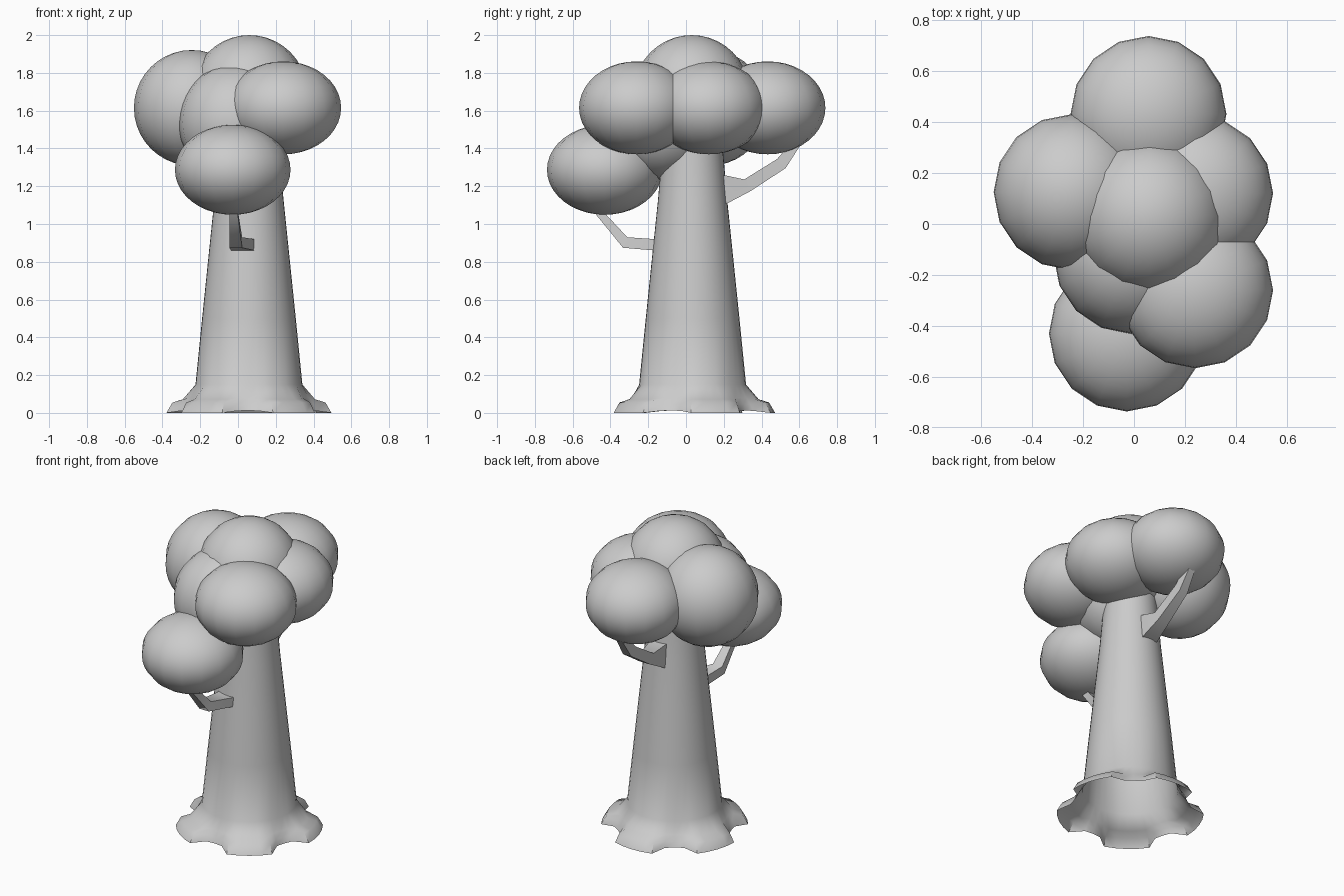
import bpy, bmesh, math
from mathutils import Vector

if "Cube" in bpy.data.objects:
    bpy.data.objects.remove(bpy.data.objects["Cube"])

CX, CY = 0.058, 0.035   # trunk axis


def finish(name, bm, angle=50):
    bmesh.ops.recalc_face_normals(bm, faces=bm.faces)
    me = bpy.data.meshes.new(name)
    bm.to_mesh(me)
    bm.free()
    ob = bpy.data.objects.new(name, me)
    bpy.context.collection.objects.link(ob)
    bpy.ops.object.select_all(action='DESELECT')
    ob.select_set(True)
    bpy.context.view_layer.objects.active = ob
    bpy.ops.object.shade_smooth_by_angle(angle=math.radians(angle))
    return ob


def loft(name, rings, cap_start=False, cap_end=True, angle=50):
    bm = bmesh.new()
    loops = [[bm.verts.new(p) for p in ring] for ring in rings]
    for a, b in zip(loops, loops[1:]):
        n = len(a)
        for i in range(n):
            j = (i + 1) % n
            bm.faces.new((a[i], a[j], b[j], b[i]))
    if cap_start:
        bm.faces.new(loops[0])
    if cap_end:
        bm.faces.new(loops[-1])
    return finish(name, bm, angle)


# Trunk with five flared root lobes, open underneath.
# Each level: radius in a gap, z in a gap, radius on a lobe, z on a lobe
levels = [(.355, .012, .437, 0), (.34, .045, .405, .055), (.32, .08, .35, .072),
          (.283, .15, .283, .15), (.248, .5, .248, .5), (.213, .84, .213, .84),
          (.183, 1.13, .183, 1.13), (.16, 1.4, .16, 1.4), (.155, 1.52, .155, 1.52)]
N = 40
rings = []
for rg, zg, rl, zl in levels:
    ring = []
    for i in range(N):
        off = 360 * i / N                       # angle measured from a lobe centre
        d = min(off % 72, 72 - off % 72)
        t = min(1, max(0, (29 - d) / 11))
        t = t * t * (3 - 2 * t)
        a = math.radians(off - 55)
        r = rg + (rl - rg) * t
        ring.append((CX + r * math.cos(a), CY + r * math.sin(a), zg + (zl - zg) * t))
    rings.append(ring)
loft("trunk", rings)


# Branches: four-sided tapering limbs bending in the y-z plane
def branch(name, stations):
    rings = []
    for x, y, z, hw, hh, tilt in stations:
        t = math.radians(tilt)
        up = Vector((0, -math.sin(t), math.cos(t))) * hh
        side = Vector((hw, 0, 0))
        c = Vector((x, y, z))
        rings.append([c + side + up, c - side + up, c - side - up, c + side - up])
    loft(name, rings, cap_start=True, angle=60)


branch("front_branch", [(.03, -.10, .89, .065, .032, 0), (.025, -.165, .89, .062, .03, 0),
                        (-.012, -.322, .902, .034, .03, -22), (-.022, -.455, 1.055, .022, .02, -48),
                        (-.025, -.50, 1.12, .018, .016, -55)])
branch("back_branch", [(.058, .14, 1.18, .055, .08, 0), (.058, .205, 1.18, .055, .078, 0),
                       (.058, .325, 1.205, .04, .035, 28), (.058, .505, 1.32, .03, .033, 42),
                       (.058, .61, 1.46, .02, .02, 52)])

# Foliage clumps: centre and half height; all share one radius
R = 0.306
clumps = {
    "foliage_top": (.06, .03, 1.695, .305),
    "foliage_back": (.057, .432, 1.615, .246),
    "foliage_left": (-.245, .125, 1.615, .306),
    "foliage_right": (.24, .12, 1.615, .246),
    "foliage_front_right": (.24, -.26, 1.615, .246),
    "foliage_front": (-.01, -.125, 1.54, .306),
    "foliage_low_front": (-.028, -.43, 1.287, .238),
}
for name, (x, y, z, hz) in clumps.items():
    bm = bmesh.new()
    bmesh.ops.create_uvsphere(bm, u_segments=16, v_segments=20, radius=1)
    for v in bm.verts:
        v.co = Vector((x + v.co.x * R, y + v.co.y * R, z + v.co.z * hz))
    finish(name, bm)
